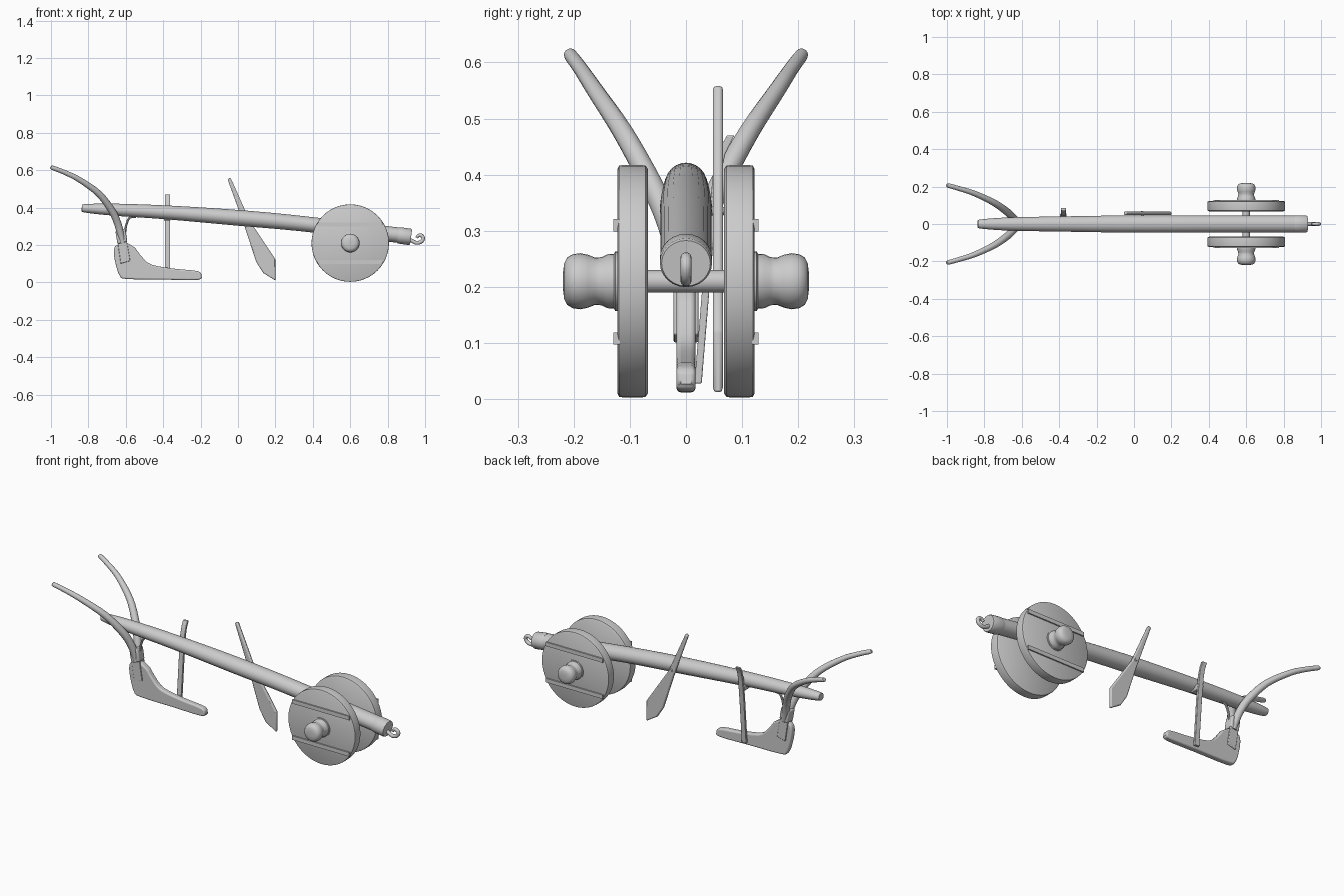
import bpy, bmesh, math
from mathutils import Vector

if "Cube" in bpy.data.objects:
    bpy.data.objects.remove(bpy.data.objects["Cube"], do_unlink=True)

GREY = (0.6, 0.6, 0.6, 1)
mat = bpy.data.materials.new("plain grey")
mat.use_nodes = True
mat.diffuse_color = GREY
mat.node_tree.nodes["Principled BSDF"].inputs["Base Color"].default_value = GREY


def finish(name, bm, bevel=0, segments=2):
    bmesh.ops.recalc_face_normals(bm, faces=bm.faces)
    me = bpy.data.meshes.new(name)
    bm.to_mesh(me)
    bm.free()
    me.materials.append(mat)
    ob = bpy.data.objects.new(name, me)
    bpy.context.collection.objects.link(ob)
    if bevel:
        mod = ob.modifiers.new("rounding", "BEVEL")
        mod.width, mod.segments, mod.limit_method = bevel, segments, "ANGLE"
    bpy.ops.object.select_all(action="DESELECT")
    ob.select_set(True)
    bpy.context.view_layer.objects.active = ob
    bpy.ops.object.shade_smooth_by_angle(angle=math.radians(35))
    return ob


def spline(pts, steps):
    """Pass a smooth curve through points of any dimension."""
    out = []
    for i in range(len(pts) - 1):
        a, b, c, d = (pts[max(0, min(len(pts) - 1, i + k))] for k in (-1, 0, 1, 2))
        for s in range(steps):
            t = s / steps
            out.append([q + t / 2 * (r - p + t * (2 * p - 5 * q + 4 * r - e + t * (3 * (q - r) + e - p)))
                        for p, q, r, e in zip(a, b, c, d)])
    return out + [list(pts[-1])]


def loft(name, pts, sides=16, steps=1, aspect=1):
    """Round section swept along (x, y, z, radius) points; aspect widens it sideways."""
    rows = spline(pts, steps) if steps > 1 else pts
    bm = bmesh.new()
    rings = []
    for i, (x, y, z, r) in enumerate(rows):
        a, b = rows[max(0, i - 1)], rows[min(len(rows) - 1, i + 1)]
        tan = (Vector(b[:3]) - Vector(a[:3])).normalized()
        ref = Vector((0, 0, 1)) if abs(tan.y) > 0.95 else Vector((0, 1, 0))
        u = (ref - tan * ref.dot(tan)).normalized()
        v = tan.cross(u)
        rings.append([bm.verts.new(Vector((x, y, z)) + r * (
            u * aspect * math.cos(k * math.tau / sides) + v * math.sin(k * math.tau / sides)))
            for k in range(sides)])
    for a, b in zip(rings, rings[1:]):
        for k in range(sides):
            j = (k + 1) % sides
            bm.faces.new((a[k], a[j], b[j], b[k]))
    bm.faces.new(rings[0])
    bm.faces.new(rings[-1])
    return finish(name, bm)


def prism(name, outline, axis, lo, hi, bevel=0, segments=2):
    """Extrude an outline along x (outline is y, z) or along y (outline is x, z)."""
    bm = bmesh.new()
    put = (lambda p, d: (d, p[0], p[1])) if axis == "x" else (lambda p, d: (p[0], d, p[1]))
    a, b = ([bm.verts.new(put(p, d)) for p in outline] for d in (lo, hi))
    bm.faces.new(a)
    bm.faces.new(b)
    for i in range(len(a)):
        j = (i + 1) % len(a)
        bm.faces.new((a[i], a[j], b[j], b[i]))
    return finish(name, bm, bevel, segments)


# Long gently bowed beam with a band at the front end
loft("beam", [(-.83, 0, .396, .014), (-.822, 0, .396, .022), (-.67, 0, .389, .032),
              (-.38, 0, .374, .037), (0, 0, .345, .042), (.35, 0, .313, .041),
              (.86, 0, .252, .041)], 24, 4, 1.1)
loft("beam_end_band", [(.855, 0, .252, .042), (.862, 0, .251, .044),
                       (.918, 0, .243, .044), (.925, 0, .242, .041)], 24, 1, 1.06)

# Tow hook
loft("hook", [(.90, 0, .24, .010), (.93, 0, .222, .010), (.955, 0, .211, .010),
              (.98, 0, .218, .010), (.99, 0, .237, .010), (.979, 0, .251, .010),
              (.963, 0, .249, .009), (.955, 0, .238, .007)], 12, 4)

# Axle, wheels, hubs and plank battens
WX, WZ, WR = .6, .21, .207
loft("axle", [(WX, -.13, WZ, .02), (WX, .13, WZ, .02)], 20)
for s, side in ((1, "left"), (-1, "right")):
    wheel = [(.068, .200), (.072, .206), (.078, WR), (.113, WR), (.119, .206), (.122, .200)]
    loft(side + "_wheel", [(WX, s * y, WZ, r) for y, r in wheel], 48)
    hub = [(.120, .053), (.126, .053), (.128, .049), (.140, .048), (.150, .043), (.162, .042),
           (.174, .047), (.188, .050), (.202, .048), (.212, .042), (.217, .032), (.219, .015)]
    loft(side + "_hub", [(WX, s * y, WZ, r) for y, r in hub], 28)
    for level, z in (("upper", .31), ("lower", .108)):
        half = .176
        prism(f"{side}_{level}_batten", [(WX - half, z - .011), (WX + half, z - .011),
              (WX + half, z + .011), (WX - half, z + .011)], "y", s * .118, s * .129)

# Curved handles with flat lower cheeks
for s, side in ((1, "left"), (-1, "right")):
    path = [(-1, .208, .617, .008), (-.99, .205, .612, .012), (-.93, .188, .589, .013),
            (-.85, .162, .55, .015), (-.745, .112, .475, .018), (-.675, .062, .384, .020),
            (-.645, .034, .32, .020), (-.628, .018, .26, .019), (-.616, .015, .21, .014)]
    loft(side + "_handle", [(x, s * y, z, r) for x, y, z, r in path], 14, 4)
    prism(side + "_cheek", [(-.653, .275), (-.605, .288), (-.576, .115), (-.627, .1)],
          "y", s * .012, s * .022, .003)

# Collar binding the handles above the sole
prism("handle_collar", [(-.656, .275), (-.603, .288), (-.592, .218), (-.644, .205)],
      "y", -.027, .027, .008, 3)
# Small brace tying the collar to the beam
loft("brace", [(-.605, 0, .26, .006), (-.598, 0, .305, .006), (-.58, 0, .345, .006),
               (-.545, 0, .352, .008)], 8, 3)

# Ploughing sole with its raised heel
sole = spline([(-.59, .21), (-.65, .2), (-.664, .16), (-.652, .09), (-.632, .035), (-.595, .018),
               (-.4, .015), (-.215, .013), (-.196, .035), (-.215, .06), (-.34, .073),
               (-.46, .094), (-.51, .132), (-.55, .185)], 3)
prism("sole", sole, "y", -.017, .017, .011, 4)

# Leaning upright post and its wedge against the beam
prism("post", [(.015, .028), (.028, .028), (.048, .27), (.062, .4), (.07, .437), (.086, .47),
               (.073, .47), (.062, .45), (.048, .4), (.035, .27)], "x", -.391, -.363, .002)
prism("post_wedge", [(.0, .33), (.05, .33), (.056, .36), (.0, .36)], "x", -.395, -.36, .003)

# Flat paddle-shaped blade pinned to the beam
prism("blade", [(-.056, .552), (-.04, .56), (.065, .325), (.2, .123), (.2, .01),
                (.135, .05), (.097, .11), (.035, .3)], "y", .048, .066, .006)
loft("blade_pin", [(.045, 0, .335, .008), (.045, .066, .335, .008), (.045, .07, .335, .005)], 12)
